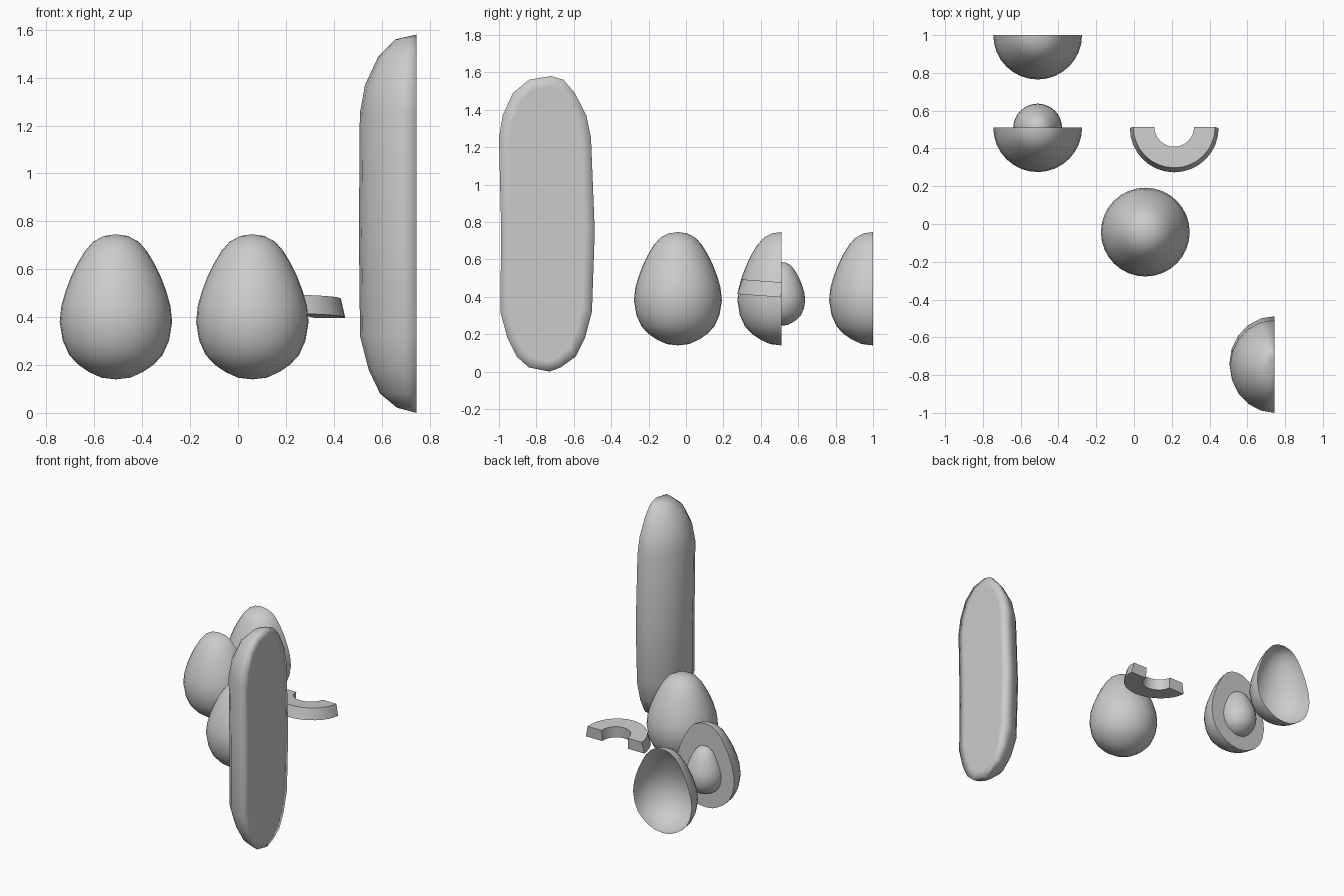
import bpy, bmesh
from math import pi, sin, cos, radians

if "Cube" in bpy.data.objects:
    bpy.data.objects.remove(bpy.data.objects["Cube"])

# Egg outline: radius, height (bottom to top)
EGG = [(0, .14), (.06, .147), (.113, .171), (.158, .202), (.195, .242), (.222, .302),
       (.235, .38), (.228, .447), (.210, .51), (.187, .57), (.160, .625),
       (.130, .675), (.095, .715), (.050, .739), (0, .746)]


def finish(bm, name, loc=(0, 0, 0), angle=40):
    bmesh.ops.remove_doubles(bm, verts=bm.verts[:], dist=1e-5)
    bmesh.ops.recalc_face_normals(bm, faces=bm.faces[:])
    me = bpy.data.meshes.new(name)
    bm.to_mesh(me)
    bm.free()
    ob = bpy.data.objects.new(name, me)
    bpy.context.collection.objects.link(ob)
    ob.location = loc
    bpy.ops.object.select_all(action='DESELECT')
    ob.select_set(True)
    bpy.context.view_layer.objects.active = ob
    bpy.ops.object.shade_smooth_by_angle(angle=radians(angle))
    return ob


def lathe(name, profile, loc, half=False, cap=False, closed=False, segs=32):
    """Turn a profile round z; half keeps the front (-y) side only."""
    bm = bmesh.new()
    n = segs // 2 if half else segs
    cols = []
    for i in range(n + 1):
        a = pi + i * 2 * pi / segs
        cols.append([bm.verts.new((r * cos(a), r * sin(a), z)) for r, z in profile])
    m = len(profile)
    for a, b in zip(cols, cols[1:]):
        for j in range(m if closed else m - 1):
            k = (j + 1) % m
            bm.faces.new((a[j], b[j], b[k], a[k]))
    if cap and closed:
        bm.faces.new(cols[0])
        bm.faces.new(cols[-1][::-1])
    elif cap:
        bm.faces.new(cols[0] + cols[-1][::-1])
    return finish(bm, name, loc)


# Whole fruit, cut half, stone and empty skin
lathe("whole_avocado", EGG, (.06, -.043, 0))
lathe("avocado_half", EGG, (-.51, .51, 0), half=True, cap=True)
stone = [(r * .55, .245 + (z - .14) * .562) for r, z in EGG]
lathe("stone", stone, (-.51, .508, 0))
lathe("empty_skin", EGG, (-.51, 1.0, 0), half=True)

# Slice: half ring, slightly tilted
ring = [(.105, 0), (.235, 0), (.217, .08), (.105, .08)]
piece = lathe("avocado_slice", ring, (.213, .508, .397), half=True, cap=True, closed=True)
piece.rotation_euler.x = -.075

# Half loaf: height, left y, right y of each cross-section
LOAF = [(.0, -.73, -.73), (.022, -.84, -.67), (.08, -.905, -.59), (.18, -.955, -.54),
        (.32, -.993, -.503), (.75, -.988, -.488), (1.25, -1.0, -.508),
        (1.37, -.98, -.533), (1.49, -.925, -.595), (1.56, -.84, -.655), (1.58, -.72, -.72)]
X = .745

# Half-round crust
bm = bmesh.new()
rows = []
for z, a, b in LOAF:
    c, w = (a + b) / 2, (b - a) / 2
    rows.append([bm.verts.new((X - .96 * w * sin(t * pi / 10), c - w * cos(t * pi / 10), z))
                 for t in range(11)])
for p, q in zip(rows, rows[1:]):
    for j in range(10):
        bm.faces.new((p[j], q[j], q[j + 1], p[j + 1]))

# Flat cut face with a border band that shades softly into the crust
rim = [(b, z) for z, a, b in LOAF] + [(a, z) for z, a, b in LOAF[-2:0:-1]]
outer = [bm.verts.new((X, y, z)) for y, z in rim]
inner = [bm.verts.new((X, -.745 + (y + .745) * .78, .79 + (z - .79) * .93)) for y, z in rim]
for i in range(len(rim)):
    k = (i + 1) % len(rim)
    bm.faces.new((outer[i], outer[k], inner[k], inner[i]))
bm.faces.new(inner)
finish(bm, "half_loaf", angle=180)
